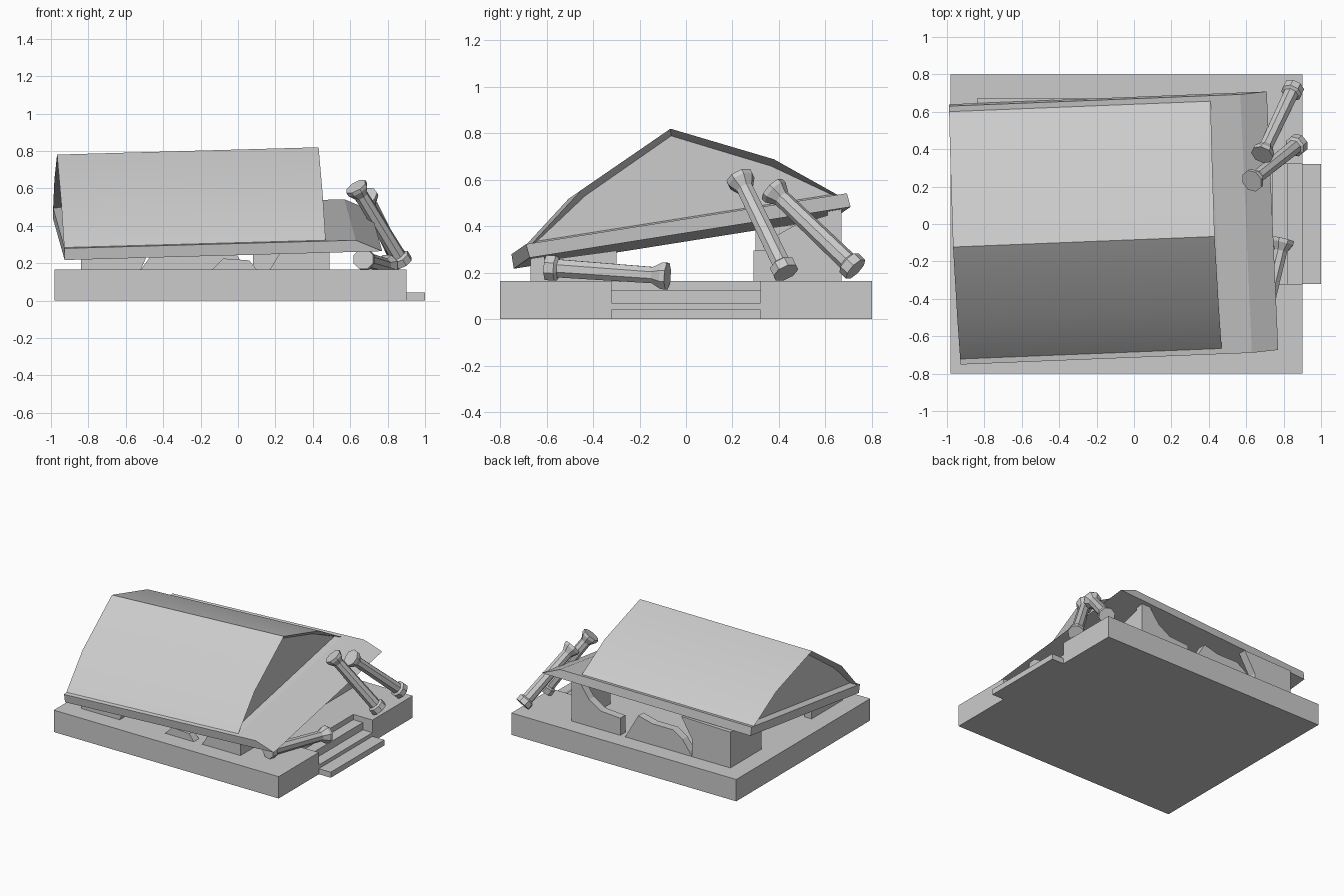
import bpy, bmesh, math
from mathutils import Matrix, Vector, Euler

cube = bpy.data.objects.get("Cube")
if cube:
    bpy.data.objects.remove(cube)

stone = bpy.data.materials.new("grey_stone")
stone.use_nodes = True
GREY = (0.6, 0.6, 0.6, 1)
stone.diffuse_color = GREY
stone.node_tree.nodes["Principled BSDF"].inputs["Base Color"].default_value = GREY


def finish(name, bm, matrix=None):
    bmesh.ops.recalc_face_normals(bm, faces=bm.faces)
    mesh = bpy.data.meshes.new(name)
    bm.to_mesh(mesh)
    bm.free()
    mesh.materials.append(stone)
    ob = bpy.data.objects.new(name, mesh)
    bpy.context.collection.objects.link(ob)
    if matrix:
        ob.matrix_world = matrix
    return ob


def prism(points, offset):
    """Close a flat outline and extrude it along an offset."""
    bm = bmesh.new()
    face = bm.faces.new([bm.verts.new(p) for p in points])
    ext = bmesh.ops.extrude_face_region(bm, geom=[face])
    moved = [g for g in ext["geom"] if isinstance(g, bmesh.types.BMVert)]
    bmesh.ops.translate(bm, verts=moved, vec=offset)
    return bm


def box(name, x0, x1, y0, y1, z1):
    return finish(name, prism([(x0, y0, 0), (x1, y0, 0), (x1, y1, 0), (x0, y1, 0)], (0, 0, z1)))


# Platform with a notch for the stairs
BASE = 0.165
STEP = 0.32
plan = [(-0.98, -0.8), (0.9, -0.8), (0.9, -STEP), (0.74, -STEP),
        (0.74, STEP), (0.9, STEP), (0.9, 0.8), (-0.98, 0.8)]
finish("platform", prism([(x, y, 0) for x, y in plan], (0, 0, BASE)))
for name, x0, x1, top in (("upper_step", 0.74, 0.82, 0.125),
                          ("middle_step", 0.82, 0.9, 0.07),
                          ("lower_step", 0.9, 1.0, 0.042)):
    box(name, x0, x1, -STEP, STEP, top)

# Fallen roof: tilted slab and gabled top sharing one placement
tilt = Matrix.Translation((0.44, 0, 0.4)) @ Euler(
    (math.radians(9), math.radians(-1.6), math.radians(2.3))).to_matrix().to_4x4()
slab = [(-1.4, -0.035), (0.3, -0.035), (0.16, 0.028), (-1.4, 0.028)]
finish("roof_slab", prism([(x, -0.7, z) for x, z in slab], (0, 1.4, 0)), tilt)

half = [(0.67, 0.028), (0.42, 0.225)]
gable = half + [(0, 0.425)] + [(-y, z) for y, z in reversed(half)]
bm = prism([(-1.4, y, z) for y, z in gable], (1.4, 0, 0))
bmesh.ops.recalc_face_normals(bm, faces=bm.faces)
ends = [f for f in bm.faces if abs(f.normal.x) > 0.9]
bmesh.ops.inset_individual(bm, faces=ends, thickness=0.03)
for f in ends:
    bmesh.ops.translate(bm, verts=f.verts, vec=f.normal * -0.045)
roof = finish("gabled_roof", bm, tilt)
bpy.context.view_layer.objects.active = roof
roof.select_set(True)
bpy.ops.object.shade_smooth_by_angle(angle=math.radians(20))
roof.select_set(False)

# Broken wall pieces, as outlines standing on the platform
THICK = 0.06


def wall_along_x(name, y, outline):
    finish(name, prism([(x, y, BASE + h) for x, h in outline], (0, -math.copysign(THICK, y), 0)))


def wall_along_y(name, x, outline):
    finish(name, prism([(x, y, BASE + h) for y, h in outline], (-math.copysign(THICK, x), 0, 0)))


W = 0.67
wall_along_x("front_wall_right_part", -W, [(-0.84, 0), (-0.52, 0), (-0.48, 0.09), (-0.84, 0.08)])
wall_along_x("front_wall_left_part", -W, [(0.17, 0), (0.49, 0), (0.49, 0.11), (0.23, 0.1)])
wall_along_x("front_wall_fragment", -W, [(-0.14, 0), (0.1, 0), (0.06, 0.05), (-0.08, 0.06)])
wall_along_x("back_wall_right_part", W, [(-0.84, 0), (-0.52, 0), (-0.52, 0.13), (-0.43, 0.28), (-0.84, 0.27)])
wall_along_x("back_wall_fragment", W, [(-0.52, 0), (0.04, 0), (-0.07, 0.19), (-0.19, 0.16),
                                       (-0.36, 0.16), (-0.44, 0.11)])
wall_along_x("back_wall_left_part", W, [(0.08, 0), (0.49, 0), (0.49, 0.31), (0.42, 0.31),
                                        (0.34, 0.2), (0.24, 0.14), (0.08, 0.13)])
for x in (-0.84, 0.49):
    side = "right" if x < 0 else "left"
    wall_along_y(side + "_wall_front_part", x, [(-W, 0), (-0.3, 0), (-0.3, 0.13), (-W, 0.08)])
wall_along_y("right_wall_back_part", -0.84, [(0.3, 0), (W, 0), (W, 0.27), (0.3, 0.22)])
wall_along_y("left_wall_back_part", 0.49, [(0.29, 0), (W, 0), (W, 0.3), (0.47, 0.24),
                                           (0.38, 0.19), (0.34, 0.13), (0.29, 0.13)])

# Toppled eight-sided columns: drum foot, shaft, flared head
PROFILE = [(0.058, 0), (0.058, 0.08), (0.042, 0.1), (0.038, 0.88), (0.062, 0.96), (0.062, 1)]


def column(name, foot, head):
    foot, head = Vector(foot), Vector(head)
    axis = head - foot
    bm = bmesh.new()
    rings = []
    for radius, t in PROFILE:
        ring = []
        for i in range(8):
            a = math.tau * (i + 0.5) / 8
            ring.append(bm.verts.new((radius * math.cos(a), radius * math.sin(a), t * axis.length)))
        rings.append(ring)
    for low, high in zip(rings, rings[1:]):
        for i in range(8):
            j = (i + 1) % 8
            bm.faces.new((low[i], low[j], high[j], high[i]))
    bm.faces.new(rings[0])
    bm.faces.new(rings[-1])
    turn = axis.to_track_quat("Z", "Y").to_matrix().to_4x4()
    finish(name, bm, Matrix.Translation(foot) @ turn)


column("leaning_column_front", (0.88, 0.43, 0.2), (0.63, 0.23, 0.61))
column("leaning_column_back", (0.855, 0.73, 0.215), (0.685, 0.37, 0.56))
column("fallen_column", (0.67, -0.6, 0.222), (0.8, -0.08, 0.185))
